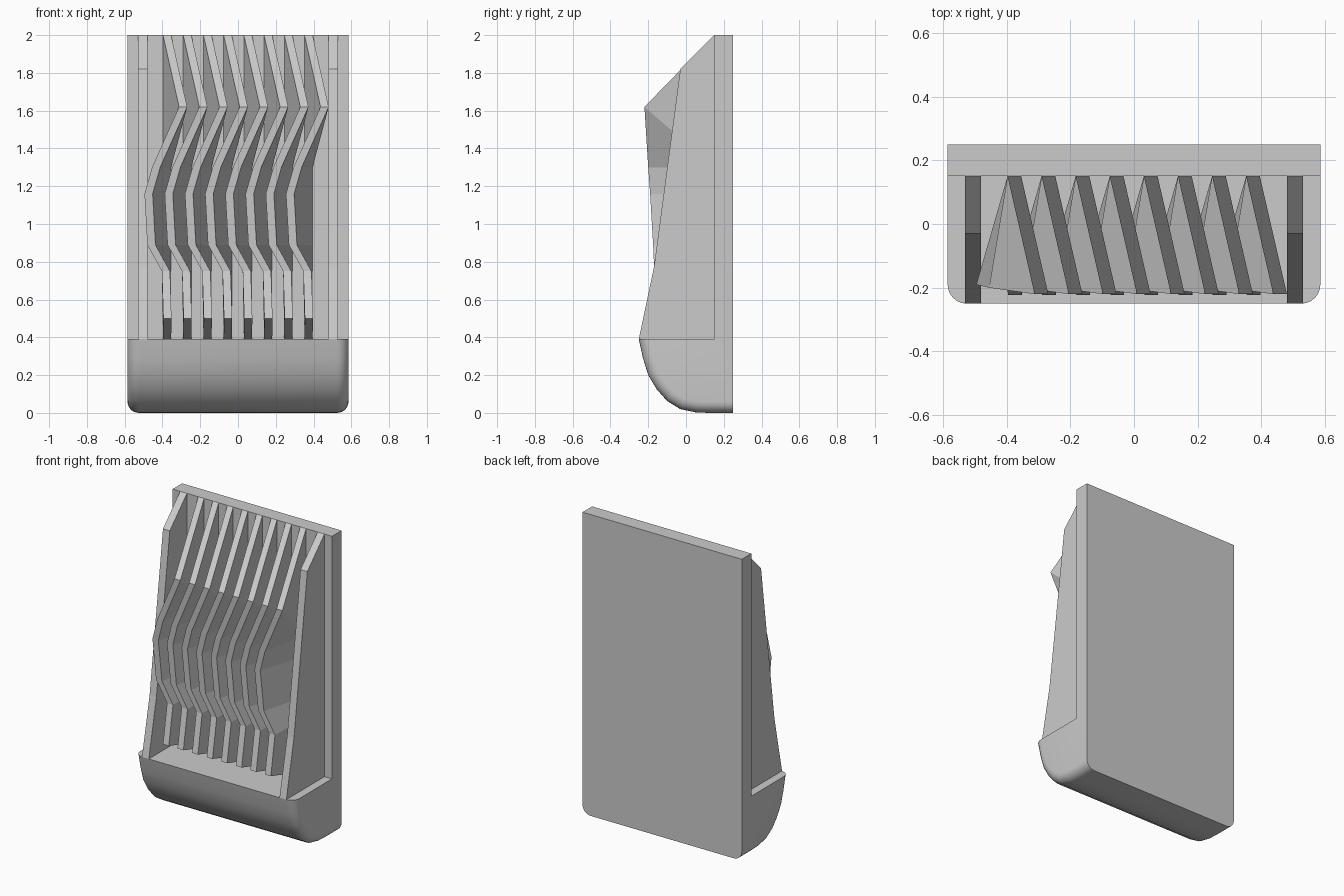
import bpy, bmesh, math
from mathutils import Vector

if "Cube" in bpy.data.objects:
    bpy.data.objects.remove(bpy.data.objects["Cube"])


def loft(name, rings, smooth=None):
    """Closed solid through equal-length rings of points, capped at both ends."""
    bm = bmesh.new()
    vs = [[bm.verts.new(p) for p in r] for r in rings]
    n = len(rings[0])
    for a, b in zip(vs, vs[1:]):
        for i in range(n):
            j = (i + 1) % n
            bm.faces.new((a[i], a[j], b[j], b[i]))
    bm.faces.new(vs[0])
    bm.faces.new(vs[-1][::-1])
    bmesh.ops.recalc_face_normals(bm, faces=bm.faces[:])
    me = bpy.data.meshes.new(name)
    bm.to_mesh(me)
    bm.free()
    ob = bpy.data.objects.new(name, me)
    bpy.context.collection.objects.link(ob)
    if smooth:
        bpy.ops.object.select_all(action='DESELECT')
        ob.select_set(True)
        bpy.context.view_layer.objects.active = ob
        bpy.ops.object.shade_smooth_by_angle(angle=math.radians(smooth))
    return ob


# Body: rounded base tray and flat back plate as one side profile (y, z)
curve = [Vector(p) for p in [(-0.25, 0.39), (-0.228, 0.29), (-0.2, 0.2), (-0.155, 0.125),
                             (-0.1, 0.063), (-0.03, 0.02), (0.05, 0.003), (0.12, 0), (0.25, 0)]]
plate = [(0.25, 2), (0.15, 2), (0.15, 0.39)]
HALF, R, STEPS = 0.585, 0.06, 6


def body_ring(x, inset):
    pts = []
    for i, p in enumerate(curve):
        if i == 0:
            inward = Vector((1, 0))
        elif i == len(curve) - 1:
            inward = Vector((0, 1))
        else:
            t = (curve[i + 1] - curve[i - 1]).normalized()
            inward = Vector((-t.y, t.x))
        pts.append(p + inward * inset)
    return [(x, p[0], p[1]) for p in pts + plate]


side = []
for k in range(STEPS + 1):
    a = math.pi / 2 * k / STEPS
    side.append((HALF - R + R * math.sin(a), R * (1 - math.cos(a))))
rings = [body_ring(-x, d) for x, d in reversed(side)] + [body_ring(x, d) for x, d in side]
loft("body", rings, smooth=35)

# Side ribs
rib = [(0.17, 2.0), (0.15, 2.0), (-0.03, 1.82), (-0.17, 0.77), (-0.25, 0.39),
       (-0.2, 0.36), (0.17, 0.36)]
for name, s in (("left_rib", -1), ("right_rib", 1)):
    loft(name, [[(s * x, y, z) for y, z in rib] for x in (0.48, 0.53)])

# Twisted fins: wavy front edge (x, y, z), straight rear edge on the plate
front = [(-0.312, -0.22, 1.62), (-0.455, -0.2, 1.3), (-0.495, -0.19, 1.16),
         (-0.48, -0.174, 0.89), (-0.403, -0.168, 0.75), (-0.395, -0.223, 0.5)]
rear_z = [1.3, 1.3, 1.16, 0.89, 0.75, 0.39]
REAR_X, WIDTH, PITCH = -0.397, 0.043, 0.107


def fin(name, dx):
    bm = bmesh.new()

    def pair(x, y, z):
        return [bm.verts.new((x + dx + w, y, z)) for w in (0, WIDTH)]

    F = [pair(*p) for p in front]
    top = pair(REAR_X, 0.15, 2.0)
    B = [pair(REAR_X, 0.15, z) for z in rear_z[1:]]
    for s in (0, 1):
        bm.faces.new((top[s], F[0][s], B[0][s]))
        bm.faces.new((F[0][s], F[1][s], B[0][s]))
        for i in range(len(B) - 1):
            bm.faces.new((F[i + 1][s], F[i + 2][s], B[i + 1][s], B[i][s]))
    loop = [top] + F + B[::-1]
    for a, b in zip(loop, loop[1:] + loop[:1]):
        bm.faces.new((a[0], b[0], b[1], a[1]))
    bmesh.ops.recalc_face_normals(bm, faces=bm.faces[:])
    me = bpy.data.meshes.new(name)
    bm.to_mesh(me)
    bm.free()
    bpy.context.collection.objects.link(bpy.data.objects.new(name, me))


for i in range(8):
    fin(f"fin_{i + 1}", i * PITCH)
